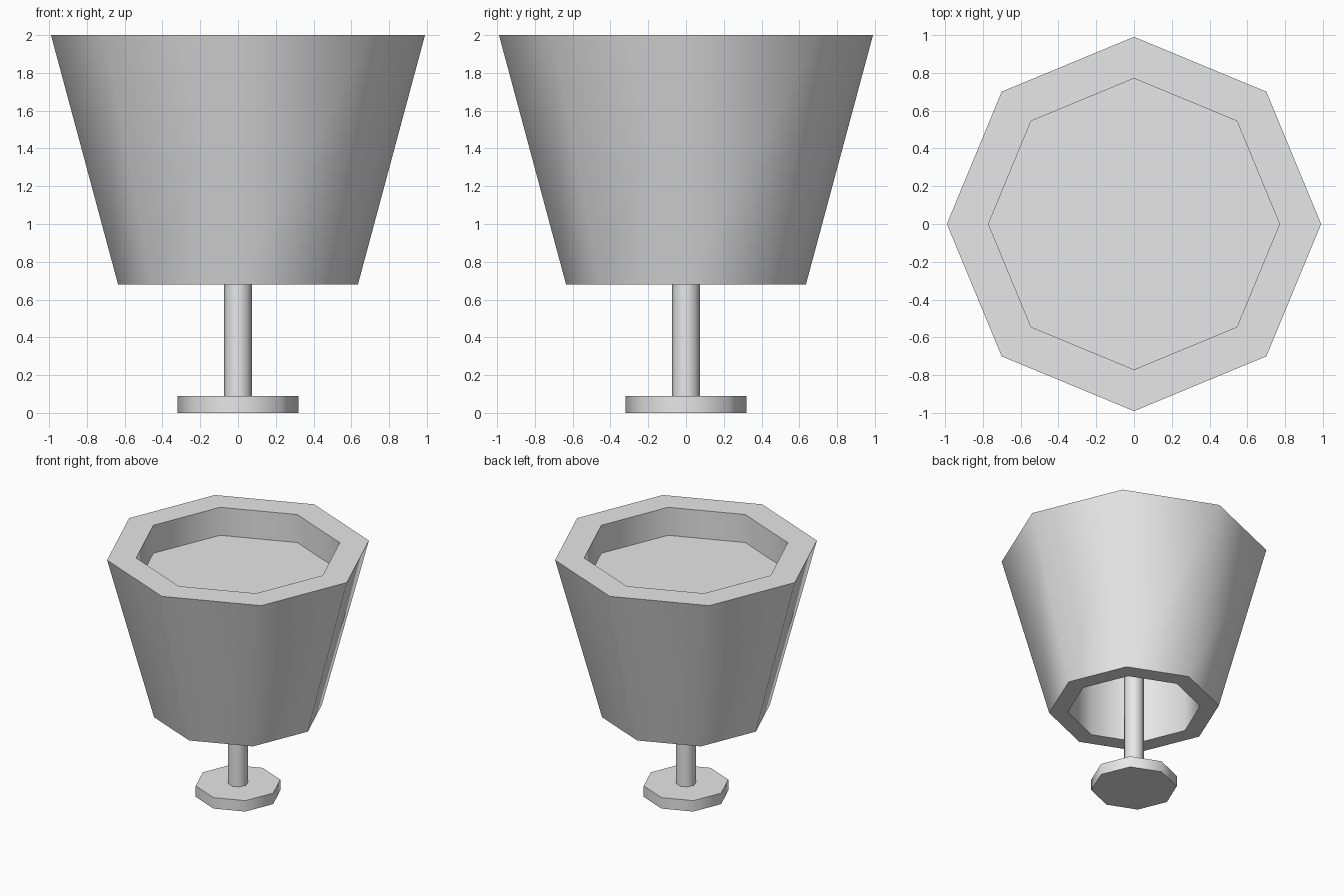
import bpy, bmesh, math

SIDES = 8

cube = bpy.data.objects.get("Cube")
if cube:
    bpy.data.objects.remove(cube, do_unlink=True)

# One grey for the whole lamp
grey = bpy.data.materials.new("plain_grey")
grey.use_nodes = True
colour = (0.8, 0.8, 0.8, 1)
grey.diffuse_color = colour
grey.node_tree.nodes["Principled BSDF"].inputs["Base Color"].default_value = colour


def turned_part(name, profile):
    """Turn a (radius, z) profile into a closed eight-sided solid."""
    bm = bmesh.new()
    rings = []
    for r, z in profile:
        angles = [math.tau * i / SIDES for i in range(SIDES)]
        rings.append([bm.verts.new((r * math.cos(a), r * math.sin(a), z)) for a in angles])
    for low, high in zip(rings, rings[1:]):
        for i in range(SIDES):
            j = (i + 1) % SIDES
            bm.faces.new((low[i], low[j], high[j], high[i]))
    bm.faces.new(rings[0][::-1])
    bm.faces.new(rings[-1])
    bmesh.ops.recalc_face_normals(bm, faces=bm.faces)
    mesh = bpy.data.meshes.new(name)
    bm.to_mesh(mesh)
    bm.free()
    mesh.materials.append(grey)
    obj = bpy.data.objects.new(name, mesh)
    bpy.context.collection.objects.link(obj)
    bpy.ops.object.select_all(action="DESELECT")
    obj.select_set(True)
    bpy.context.view_layer.objects.active = obj
    bpy.ops.object.shade_smooth_by_angle(angle=math.radians(60))
    return obj


# Foot and stem
turned_part("foot", [(0.32, 0), (0.32, 0.09)])
turned_part("stem", [(0.075, 0.09), (0.075, 1.62)])

# Thick flared shade: cavity ceiling, open bottom, outer wall, rim, shallow top recess
turned_part("shade", [(0.495, 1.6), (0.495, 0.68), (0.635, 0.68),
                      (0.99, 2), (0.77, 2), (0.77, 1.77)])
